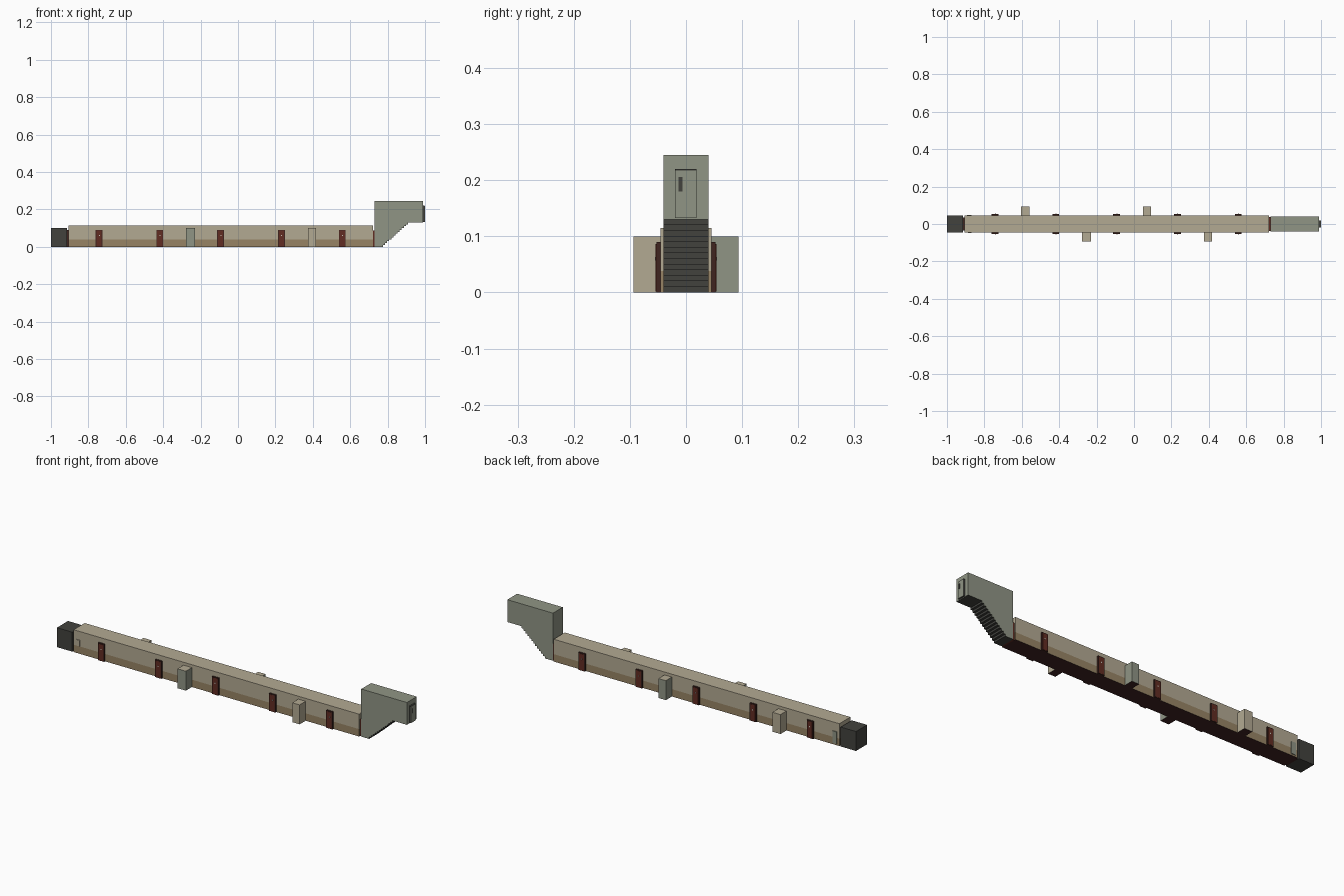
import bpy, bmesh
from mathutils import Vector

cube = bpy.data.objects.get("Cube")
if cube:
    bpy.data.objects.remove(cube, do_unlink=True)


def material(name, rgb):
    m = bpy.data.materials.new(name)
    m.use_nodes = True
    m.diffuse_color = (*rgb, 1)
    m.node_tree.nodes["Principled BSDF"].inputs["Base Color"].default_value = (*rgb, 1)
    return m


tan = material("tan plaster", (0.45, 0.40, 0.29))
brown = material("brown wainscot", (0.31, 0.23, 0.13))
green = material("grey green wall", (0.28, 0.30, 0.235))
charcoal = material("charcoal", (0.055, 0.055, 0.048))
red = material("dark red door", (0.12, 0.025, 0.016))
trim = material("deep brown frame", (0.05, 0.018, 0.014))
carpet = material("maroon floor", (0.05, 0.016, 0.016))
metal = material("pale metal", (0.6, 0.57, 0.5))


def extrude(name, profile, y0, y1, mats, rule=None):
    """Extrude an x-z outline along y; rule maps a face to a material slot."""
    bm = bmesh.new()
    face = bm.faces.new([bm.verts.new((x, y0, z)) for x, z in profile])
    new = bmesh.ops.extrude_face_region(bm, geom=[face])["geom"]
    moved = [v for v in new if isinstance(v, bmesh.types.BMVert)]
    bmesh.ops.translate(bm, verts=moved, vec=(0, y1 - y0, 0))
    bmesh.ops.recalc_face_normals(bm, faces=bm.faces)
    if rule:
        for f in bm.faces:
            f.material_index = rule(f.normal, f.calc_center_median())
    mesh = bpy.data.meshes.new(name)
    bm.to_mesh(mesh)
    bm.free()
    for m in mats:
        mesh.materials.append(m)
    ob = bpy.data.objects.new(name, mesh)
    bpy.context.collection.objects.link(ob)
    return ob


def box(name, x, y, z, mats, rule=None):
    outline = [(x[0], z[0]), (x[1], z[0]), (x[1], z[1]), (x[0], z[1])]
    return extrude(name, outline, min(y), max(y), mats, rule)


def underside(n, c):
    return 1 if n.z < -0.5 else 0


W = 0.045  # half width of the corridor

# Corridor: wainscot band with the floor beneath, plaster wall and ceiling above
box("corridor_wainscot", (-0.905, 0.722), (-W, W), (0, 0.038), [brown, carpet], underside)
box("corridor_wall", (-0.905, 0.722), (-W, W), (0.038, 0.115), [tan])

# Dark end room and its connecting doorway
box("end_room", (-1, -0.913), (-W, W), (0, 0.1), [charcoal])
box("end_doorway", (-0.913, -0.905), (-0.035, 0.035), (0, 0.09), [trim])

# Doors repeated on both walls
for i in range(5):
    x = -0.743 + i * 0.325
    for side, s in (("right", -1), ("left", 1)):
        tag = f"{side}_{i + 1}"
        box("door_frame_" + tag, (x - 0.018, x + 0.018), (s * W, s * 0.053), (0, 0.09), [trim])
        box("door_panel_" + tag, (x - 0.014, x + 0.014), (s * 0.053, s * 0.054), (0.002, 0.086), [red])
        box("door_plate_" + tag, (x - 0.001, x + 0.004), (s * 0.054, s * 0.055), (0.057, 0.063), [metal])

# Alcoves with plaster ceilings and dark floors
for name, x, half, s, wall in (
    ("front_green", -0.255, 0.024, -1, green),
    ("front_tan", 0.396, 0.021, -1, tan),
    ("back_tan", -0.581, 0.023, 1, tan),
    ("back_green", 0.07, 0.021, 1, green),
):
    box("alcove_" + name, (x - half, x + half), (s * W, s * 0.094), (0, 0.1),
        [wall, carpet, tan],
        lambda n, c: 2 if n.z > 0.5 else underside(n, c))

# Small wall hatches near the end room
box("front_hatch", (-0.887, -0.868), (-W, -0.049), (0.04, 0.071), [tan])
box("back_hatch", (-0.892, -0.868), (W, 0.049), (0.008, 0.07), [green])

# Doorway between corridor and stairwell
box("stair_doorway", (0.722, 0.73), (-0.038, 0.038), (0, 0.088), [red])

# Stairwell with a stepped underside
steps = 13
outline = [(0.73, 0.245), (0.73, 0)]
x0, run, rise = 0.775, 0.145 / steps, 0.13 / steps
for k in range(steps):
    outline += [(x0 + k * run, k * rise), (x0 + k * run, (k + 1) * rise)]
outline += [(0.99, 0.13), (0.99, 0.245)]


def stair_rule(n, c):
    return 1 if n.z < -0.5 or (n.x > 0.5 and c.x < 0.95) else 0


extrude("stairwell", outline, -0.04, 0.04, [green, charcoal], stair_rule)

# Exit door at the upper landing
box("exit_frame", (0.99, 0.998), (-0.02, 0.019), (0.133, 0.22), [charcoal])
box("exit_door", (0.998, 0.999), (-0.02, 0.019), (0.133, 0.217), [green])
box("exit_window", (0.999, 1.0), (-0.013, -0.006), (0.18, 0.206), [charcoal])
